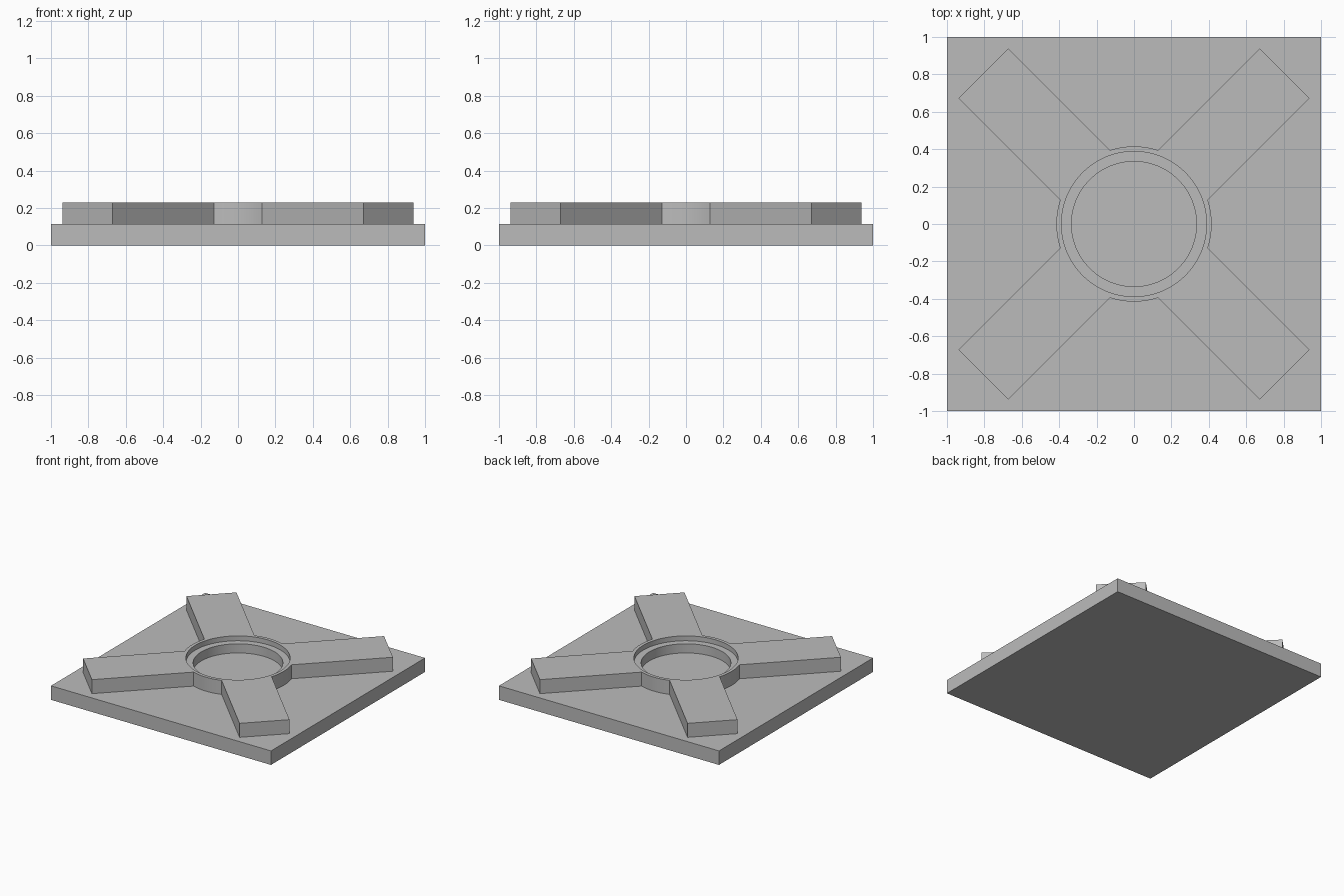
import bpy, bmesh, math

if "Cube" in bpy.data.objects:
    bpy.data.objects.remove(bpy.data.objects["Cube"])

BASE_TOP, LEDGE, TOP = 0.115, 0.19, 0.23
HUB_R, RIM_R, BORE_R = 0.415, 0.388, 0.334
ARM_HALF, ARM_LEN = 0.189, 1.138

grey = bpy.data.materials.new("plain_grey")
grey.diffuse_color = (0.5, 0.5, 0.5, 1)
grey.use_nodes = True
grey.node_tree.nodes["Principled BSDF"].inputs["Base Color"].default_value = grey.diffuse_color


def make_object(name, bm):
    bmesh.ops.recalc_face_normals(bm, faces=bm.faces)
    mesh = bpy.data.meshes.new(name)
    bm.to_mesh(mesh)
    bm.free()
    mesh.materials.append(grey)
    obj = bpy.data.objects.new(name, mesh)
    bpy.context.collection.objects.link(obj)
    return obj


def prism(bm, outline, z0, z1):
    face = bm.faces.new([bm.verts.new((x, y, z0)) for x, y in outline])
    top = bmesh.ops.extrude_face_region(bm, geom=[face], use_keep_orig=True)
    verts = [g for g in top["geom"] if isinstance(g, bmesh.types.BMVert)]
    bmesh.ops.translate(bm, verts=verts, vec=(0, 0, z1 - z0))


# Square base plate
bm = bmesh.new()
prism(bm, [(-1, -1), (1, -1), (1, 1), (-1, 1)], 0, BASE_TOP)
make_object("base_plate", bm)

# Four diagonal arms joined by a round hub, as one outline
outline = []
half_angle = math.asin(ARM_HALF / HUB_R)
tip_angle, tip_r = math.atan2(ARM_HALF, ARM_LEN), math.hypot(ARM_HALF, ARM_LEN)
for k in range(4):
    mid = math.pi / 4 + k * math.pi / 2
    polar = [(tip_r, mid - tip_angle), (tip_r, mid + tip_angle)]
    start, span = mid + half_angle, math.pi / 2 - 2 * half_angle
    polar += [(HUB_R, start + span * i / 12) for i in range(13)]
    outline += [(r * math.cos(a), r * math.sin(a)) for r, a in polar]
bm = bmesh.new()
prism(bm, outline, BASE_TOP, TOP)
cross = make_object("cross_arms", bm)

# Stepped cutter for the bore and its ledge
SEG = 96
bm = bmesh.new()
rings = []
for r, z in [(BORE_R, 0.05), (BORE_R, LEDGE), (RIM_R, LEDGE), (RIM_R, 0.3)]:
    rings.append([bm.verts.new((r * math.cos(2 * math.pi * i / SEG),
                                r * math.sin(2 * math.pi * i / SEG), z)) for i in range(SEG)])
for a, b in zip(rings, rings[1:]):
    for i in range(SEG):
        j = (i + 1) % SEG
        bm.faces.new((a[i], a[j], b[j], b[i]))
bm.faces.new(rings[0])
bm.faces.new(rings[-1])
cutter = make_object("bore_cutter", bm)

# Cut the bore, then drop the cutter
cut = cross.modifiers.new("bore", 'BOOLEAN')
cut.operation, cut.solver, cut.object = 'DIFFERENCE', 'EXACT', cutter
bpy.context.view_layer.objects.active = cross
cross.select_set(True)
bpy.ops.object.modifier_apply(modifier=cut.name)
bpy.data.objects.remove(cutter)
bpy.ops.object.shade_smooth_by_angle(angle=math.radians(30))
